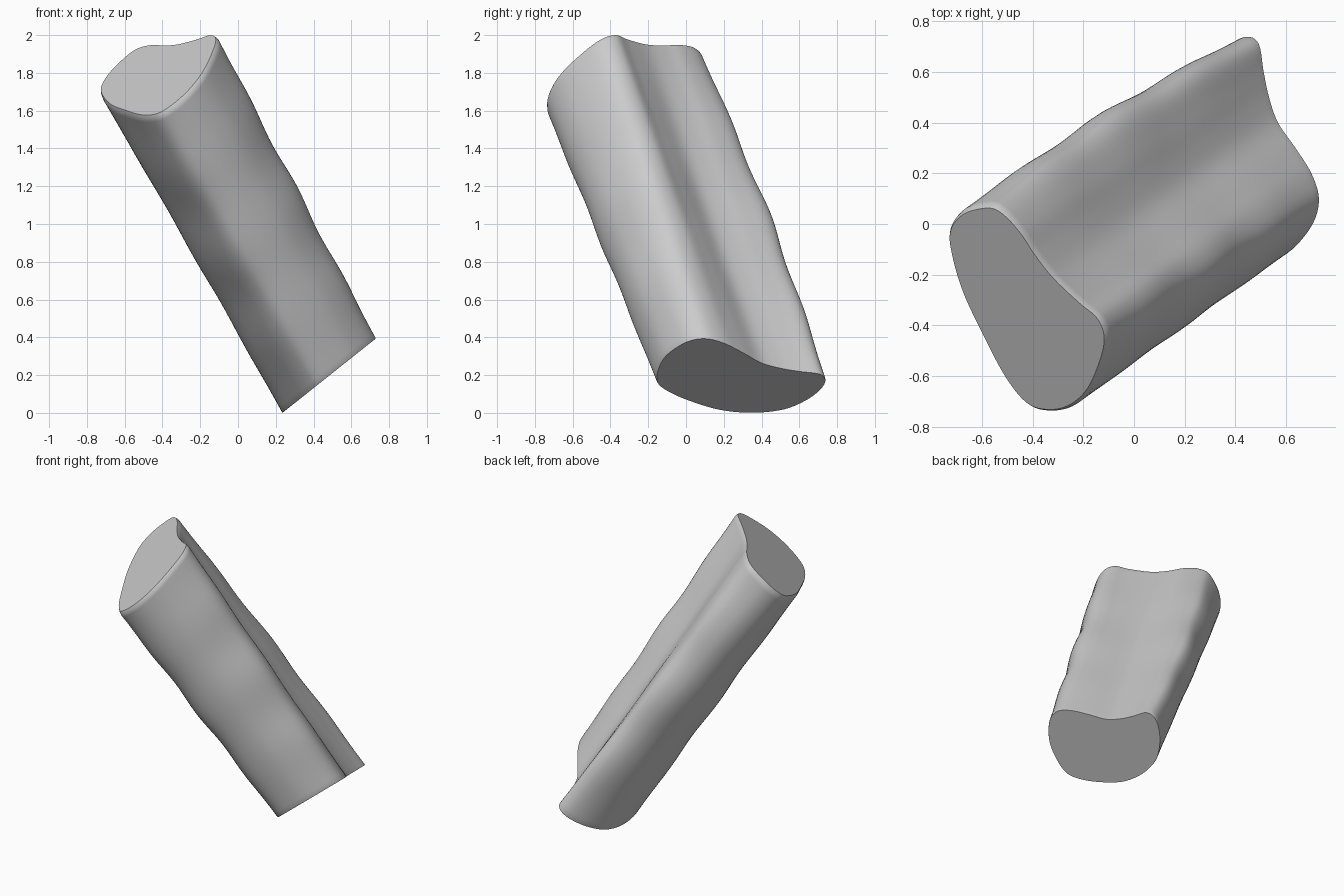
import bpy, bmesh, math
from mathutils import Vector

if "Cube" in bpy.data.objects:
    bpy.data.objects.remove(bpy.data.objects["Cube"])

# Cut-face outlines: bottom as (y, z) on its slanted plane, top as (x, y) on its own
BOTTOM = [(.74, .17), (.71, .205), (.60, .22), (.50, .237), (.40, .265), (.30, .32),
          (.20, .37), (.10, .394), (0, .375), (-.10, .31), (-.145, .24), (-.155, .17),
          (-.115, .125), (0, .07), (.18, .015), (.36, 0), (.52, .018), (.635, .065), (.71, .12)]
TOP = [(-.58, .075), (-.52, .05), (-.45, -.025), (-.39, -.115), (-.315, -.21), (-.21, -.31),
       (-.135, -.375), (-.108, -.46), (-.135, -.57), (-.185, -.67), (-.26, -.73), (-.345, -.743),
       (-.425, -.715), (-.51, -.61), (-.60, -.44), (-.68, -.27), (-.725, -.12), (-.733, -.02),
       (-.68, .05)]
SUB, RINGS = 5, 48


def smooth_loop(pts):
    """Closed Catmull-Rom resampling."""
    out, n = [], len(pts)
    for i in range(n):
        a, b, c, d = (pts[(i + k) % n] for k in (-1, 0, 1, 2))
        for s in range(SUB):
            u = s / SUB
            out.append(.5 * (2 * b + (c - a) * u + (2 * a - 5 * b + 4 * c - d) * u * u
                             + (3 * b - a - 3 * c + d) * u ** 3))
    return out


low = smooth_loop([Vector((.235 + z / .796, y, z)) for y, z in BOTTOM])
high = smooth_loop([Vector((x, y, 2.328 + .803 * x + .57 * y)) for x, y in TOP])
n = len(low)
low_mid, high_mid = sum(low, Vector()) / n, sum(high, Vector()) / n


def ring(t, scale=1.0):
    """One section of the stick: ridge bulge, deeper groove mid-way, gentle ripples."""
    mid = low_mid.lerp(high_mid, t)
    fade = math.sin(math.pi * t)
    pts = []
    for i in range(n):
        ang = 2 * math.pi * i / n
        off = low[i].lerp(high[i], t) - mid
        ridge = math.exp(-((min(i, n - i) / (SUB * 2.0)) ** 2))
        groove = math.exp(-((i / SUB - 3.8) / 1.1) ** 2)
        wave = .022 * math.cos(20 * (t - .5)) * (.6 + .4 * math.sin(3 * ang + 1))
        p = mid + off * scale * (1 + fade * (wave - .07 * groove))
        p += Vector((-.018, .036, 0)) * fade * ridge
        pts.append(p)
    return pts


# Stick body: lofted sections with softly rounded rims and flat cut ends
bm = bmesh.new()
sections = [ring(0, .995), ring(.004)]
sections += [ring(k / RINGS) for k in range(1, RINGS)]
sections += [ring(.983), ring(.993, .99), ring(1, .97)]
loops = [[bm.verts.new(p) for p in s] for s in sections]
for a, b in zip(loops, loops[1:]):
    for i in range(n):
        j = (i + 1) % n
        bm.faces.new((a[i], a[j], b[j], b[i]))
bm.faces.new(loops[0][::-1])
bm.faces.new(loops[-1])
bmesh.ops.recalc_face_normals(bm, faces=bm.faces)

mesh = bpy.data.meshes.new("cut_stick")
bm.to_mesh(mesh)
bm.free()
stick = bpy.data.objects.new("cut_stick", mesh)
bpy.context.collection.objects.link(stick)
bpy.context.view_layer.objects.active = stick
stick.select_set(True)
bpy.ops.object.shade_smooth_by_angle(angle=math.radians(35))
